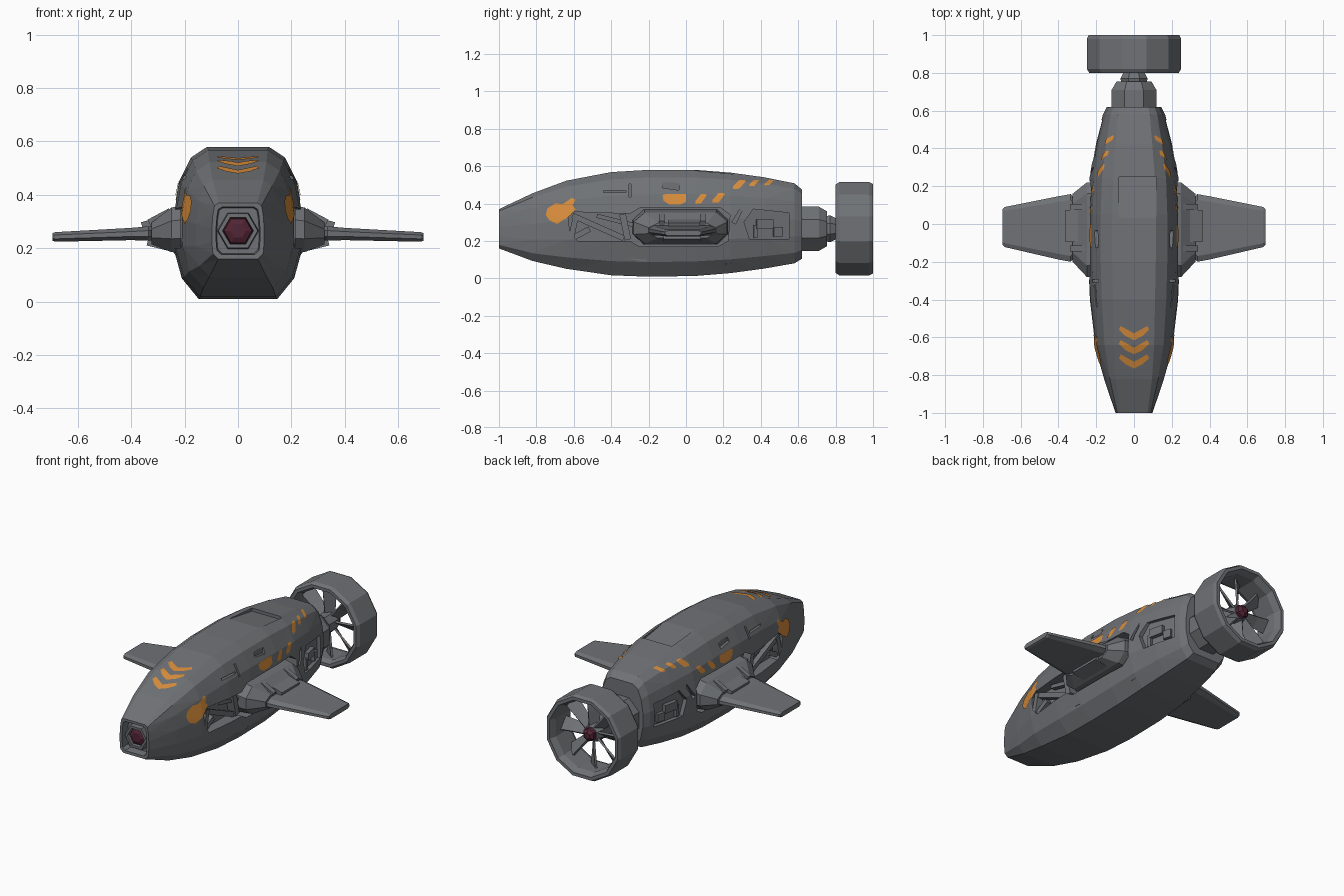
import bpy, bmesh, math
from mathutils import Vector, Matrix

if "Cube" in bpy.data.objects:
    bpy.data.objects.remove(bpy.data.objects["Cube"])

def mat(name, col):
    m = bpy.data.materials.new(name)
    m.diffuse_color = (*col, 1)
    m.use_nodes = True
    m.node_tree.nodes["Principled BSDF"].inputs["Base Color"].default_value = m.diffuse_color
    return m

GREY = mat("gunmetal grey", (0.16, 0.168, 0.18))
ORANGE = mat("marking orange", (0.70, 0.27, 0.045))
RED = mat("dark red lens", (0.085, 0.018, 0.035))
CZ = 0.265  # height of the long axis

def finish(bm, name, m=GREY, mirror=False, recalc=True):
    if recalc:
        bmesh.ops.recalc_face_normals(bm, faces=bm.faces)
    if mirror:
        geo = bmesh.ops.duplicate(bm, geom=bm.verts[:] + bm.edges[:] + bm.faces[:])["geom"]
        for v in [g for g in geo if isinstance(g, bmesh.types.BMVert)]:
            v.co.x *= -1
        bmesh.ops.reverse_faces(bm, faces=[g for g in geo if isinstance(g, bmesh.types.BMFace)])
    me = bpy.data.meshes.new(name)
    bm.to_mesh(me)
    bm.free()
    me.materials.append(m)
    ob = bpy.data.objects.new(name, me)
    bpy.context.collection.objects.link(ob)
    return ob

def loft(rings, bm=None, closed=False):
    """Skin a list of point rings; cap both ends unless closed."""
    bm = bm or bmesh.new()
    vs = [[bm.verts.new(p) for p in r] for r in rings]
    n = len(vs[0])
    for a, b in zip(vs, vs[1:] + (vs[:1] if closed else [])):
        for i in range(n):
            bm.faces.new((a[i], a[(i + 1) % n], b[(i + 1) % n], b[i]))
    if not closed:
        bm.faces.new(vs[0])
        bm.faces.new(vs[-1])
    return bm

def ring_y(r, y, n, off=0.5):
    return [(r * math.cos(math.tau * (i + off) / n), y, CZ + r * math.sin(math.tau * (i + off) / n)) for i in range(n)]

def box(bm, c, s, rx=0, ry=0, rz=0):
    M = Matrix.Translation(c)
    for a, ax in ((rz, 'Z'), (ry, 'Y'), (rx, 'X')):
        M = M @ Matrix.Rotation(math.radians(a), 4, ax)
    bmesh.ops.create_cube(bm, size=1, matrix=M @ Matrix.Diagonal((*s, 1)))

def prism_x(bm, pts, x0, x1, slant=0):
    """Extrude a (y, z) outline along x; slant shifts the inner face with y."""
    y0 = pts[0][0]
    loft([[(x0 + slant * (y - y0), y, z) for y, z in pts], [(x1, y, z) for y, z in pts]], bm)

# ---- hull: faceted loft along y, starting inside the nose socket ------
PROFILE = [(.47, 1), (.72, .86), (.9, .55), (1, .1), (.99, -.3), (.86, -.7), (.6, -.97)]
SQUARE = [(.72, 1), (.88, .9), (.94, .6), (.98, .1), (.98, -.4), (.94, -.82), (.74, -1)]
STATIONS = [  # y, half width, bottom, top, squareness
    (-.95, .08, .18, .35, 1), (-.999, .084, .176, .354, 1),
    (-1, .1, .16, .37, 1), (-.82, .16, .09, .455, .5), (-.64, .21, .045, .522, .15),
    (-.4, .237, .008, .568, 0), (-.2, .245, 0, .58, 0), (.05, .245, .004, .58, 0),
    (.24, .236, .02, .565, 0), (.42, .206, .045, .54, 0), (.58, .165, .075, .508, .15),
    (.62, .145, .1, .475, .2)]

def hull_bm(stations):
    rings = []
    for y, w, z0, z1, s in stations:
        half = [(a[0] + (b[0] - a[0]) * s, a[1] + (b[1] - a[1]) * s) for a, b in zip(PROFILE, SQUARE)]
        pts = half + [(-u, v) for u, v in reversed(half)]
        rings.append([(u * w, y, (z0 + z1) / 2 + v * (z1 - z0) / 2) for u, v in pts])
    bm = loft(rings)
    bmesh.ops.recalc_face_normals(bm, faces=bm.faces)
    bmesh.ops.triangulate(bm, faces=bm.faces[:])
    bm.normal_update()
    return bm

hull = finish(hull_bm(STATIONS), "hull")

# ---- recesses cut into the hull --------------------------------------
def cut(build, *args, mirror=True, **kw):
    b = bmesh.new()
    build(b, *args, **kw)
    cutter = finish(b, "cutter", mirror=mirror)
    cutter.hide_render = True
    old = hull.data
    size = hull.dimensions.copy()
    for solver in ('EXACT', 'MANIFOLD'):
        mod = hull.modifiers.new("cut", 'BOOLEAN')
        mod.operation, mod.solver, mod.object = 'DIFFERENCE', solver, cutter
        bpy.context.view_layer.update()
        dg = bpy.context.evaluated_depsgraph_get()
        new = bpy.data.meshes.new_from_object(hull.evaluated_get(dg))
        hull.modifiers.remove(mod)
        ys = [v.co.y for v in new.vertices]
        if len(new.polygons) > 90 and max(ys) - min(ys) > 1.6:   # keep only a sound result
            hull.data = new
            break
    bpy.data.objects.remove(cutter)

BAY = [(-.63, .33), (-.6, .355), (-.3, .345), (-.24, .38), (.18, .38), (.235, .34),
       (.225, .2), (.17, .17), (-.25, .17), (-.3, .2), (-.58, .2), (-.62, .24)]
cut(prism_x, BAY, .16, .4)
cut(box, (.215, -.08, .495), (.05, .09, .035), rx=-8)        # upper slot
cut(box, (.25, .2, .435), (.06, .03, .03), rx=30)
cut(box, (.2, -.3, .47), (.05, .012, .07))                   # panel lines
cut(box, (.2, -.38, .465), (.044, .12, .01))
cut(box, (.236, -.3, .1), (.05, .18, .012), rx=-4)
cut(box, (.215, .3, .08), (.06, .2, .012), rx=5)
cut(prism_x, [(.31, .3), (.36, .37), (.55, .35), (.55, .21), (.34, .21)], .2, .32, slant=-.22)
cut(prism_x, [(.245, .3), (.3, .39), (.3, .36), (.265, .29)], .21, .3)
# sloping hatch recess on the spine
cut(lambda b: loft([[(x, .25, .545), (x, .25, .62), (x, -.06, .62), (x, .0, .585)] for x in (-.08, .12)], b), mirror=False)

# ---- side bay struts and rear panel details --------------------------
bm = bmesh.new()
box(bm, (.19, -.47, .275), (.03, .3, .03), rx=-24)
box(bm, (.185, -.38, .31), (.03, .2, .022), rx=-14)
box(bm, (.185, -.56, .24), (.03, .1, .03), rx=28)
box(bm, (.19, -.325, .275), (.05, .035, .14), rx=12)
box(bm, (.19, -.6, .28), (.04, .03, .12), rx=-12)
finish(bm, "side_bay_struts", mirror=True)

bm = bmesh.new()
box(bm, (.185, .42, .29), (.03, .09, .05), rz=12)
box(bm, (.165, .49, .25), (.03, .05, .05), rz=15)
box(bm, (.19, .37, .25), (.03, .02, .07), rz=10)
finish(bm, "rear_side_fittings", mirror=True)

# ---- wings with root fairing -----------------------------------------
def wing_ring(x, y0, y1, z0, z1, c):
    h = (z1 - z0) * .3
    return [(x, y0, z0 + h), (x, y0, z1 - h), (x, y0 + c, z1), (x, y1 - c, z1),
            (x, y1, z1 - h), (x, y1, z0 + h), (x, y1 - c, z0), (x, y0 + c, z0)]

finish(loft([wing_ring(.155, -.285, .225, .18, .37, .06), wing_ring(.25, -.28, .22, .185, .352, .06),
             wing_ring(.325, -.2, .16, .215, .295, .05)]), "wing_root_fairing", mirror=True)
finish(loft([wing_ring(.3, -.16, .12, .23, .28, .03), wing_ring(.335, -.2, .158, .228, .282, .03),
             wing_ring(.4, -.188, .147, .23, .276, .03), wing_ring(.685, -.122, .09, .224, .26, .02),
             wing_ring(.695, -.112, .08, .228, .256, .015)]), "wing", mirror=True)
bm = bmesh.new()
box(bm, (.315, -.01, .29), (.09, .17, .04), ry=16)     # hinge block
for y in (-.13, .09):
    box(bm, (.29, y, .31), (.09, .03, .04), ry=28)     # hinge lugs
box(bm, (.3, -.02, .215), (.08, .2, .03), ry=-14)
finish(bm, "wing_hinge", mirror=True)

# ---- nose lens -------------------------------------------------------
finish(loft([ring_y(.078, -.95, 6, 0), ring_y(.074, -.985, 6, 0), ring_y(.058, -.985, 6, 0),
             ring_y(.056, -.95, 6, 0)], closed=True), "lens_bezel")
finish(loft([ring_y(.057, -.952, 6, 0), ring_y(.052, -.97, 6, 0), ring_y(.03, -.98, 6, 0)]), "nose_lens", RED)

# ---- tail neck -------------------------------------------------------
finish(loft([ring_y(.128, .6, 8), ring_y(.128, .71, 8), ring_y(.1, .755, 8)]), "tail_collar")
finish(loft([ring_y(.07, .74, 8), ring_y(.078, .77, 8), ring_y(.062, .8, 8), ring_y(.06, .88, 8),
             ring_y(.045, .92, 8)]), "fan_shaft")

# ---- ducted fan ------------------------------------------------------
finish(loft([ring_y(r, y, 12) for r, y in ((.245, .8), (.258, .82), (.258, .98), (.248, 1),
             (.228, 1), (.212, .96), (.212, .83), (.226, .8))], closed=True), "fan_duct")
bm = bmesh.new()
for i in range(8):
    B = bmesh.new()
    loft([[(s * w / 2 * math.cos(t) + q * .006 * math.sin(t), .885 + s * w / 2 * math.sin(t) - q * .006 * math.cos(t), rad)
           for s, q in ((-1, -1), (1, -1), (1, 1), (-1, 1))]
          for rad, w, t in ((.035, .06, 1.0), (.13, .07, .8), (.218, .085, .65))], B)
    B.transform(Matrix.Translation((0, 0, CZ)) @ Matrix.Rotation(math.tau * i / 8, 4, 'Y'))
    tmp = bpy.data.meshes.new("tmp")
    B.to_mesh(tmp)
    B.free()
    bm.from_mesh(tmp)
    bpy.data.meshes.remove(tmp)
finish(bm, "fan_blades")
finish(loft([ring_y(.044, .9, 6), ring_y(.04, .94, 6), ring_y(.02, .955, 6)]), "fan_hub_light", RED)

# ---- orange markings: hull skin trimmed to convex outlines -----------
def marking(name, poly, side):
    bm = hull_bm(STATIONS[2:])
    for v, n in [(v, v.normal.copy()) for v in bm.verts]:
        v.co += n * .004
    to3 = (lambda u, v: Vector((0, u, v))) if side else (lambda u, v: Vector((u, v, 0)))
    edges = list(zip(poly, poly[1:] + poly[:1]))
    k = 1 if sum(a[0] * b[1] - b[0] * a[1] for a, b in edges) > 0 else -1
    cuts = [(to3(*a), to3(b[1] - a[1], a[0] - b[0]) * k) for a, b in edges]
    cuts.append((Vector((.03, 0, 0)), Vector((-1, 0, 0))) if side else (Vector((0, 0, .3)), Vector((0, 0, -1))))
    for co, no in cuts:
        bmesh.ops.bisect_plane(bm, geom=bm.verts[:] + bm.edges[:] + bm.faces[:], plane_co=co,
                               plane_no=no.normalized(), clear_outer=True)
    finish(bm, name, ORANGE, True, recalc=False)

for y in (-.765, -.69, -.615):
    marking("nose_chevron", [(0, y), (.045, y + .022), (.08, y + .055), (.07, y + .075), (0, y + .036)], False)
marking("cheek_patch", [(-.75, .34), (-.73, .31), (-.69, .29), (-.62, .335), (-.59, .37), (-.61, .395), (-.70, .4), (-.74, .375)], True)
marking("cheek_patch_tip", [(-.67, .39), (-.61, .43), (-.59, .42), (-.61, .385)], True)
marking("flank_half_disc", [(-.125, .445), (-.12, .415), (-.09, .395), (-.03, .395), (.0, .41), (.0, .45), (-.11, .45)], True)
for y, z, w, h in ((.08, .424, .03, .026), (.175, .43, .033, .026), (.285, .502, .035, .025),
                   (.365, .51, .025, .017), (.445, .512, .025, .015)):
    marking("flank_dash", [(y - w, z - h), (y, z - h * .9), (y + w, z + h * .7), (y + w * .8, z + h), (y, z + h), (y - w, z - h * .4)], True)
